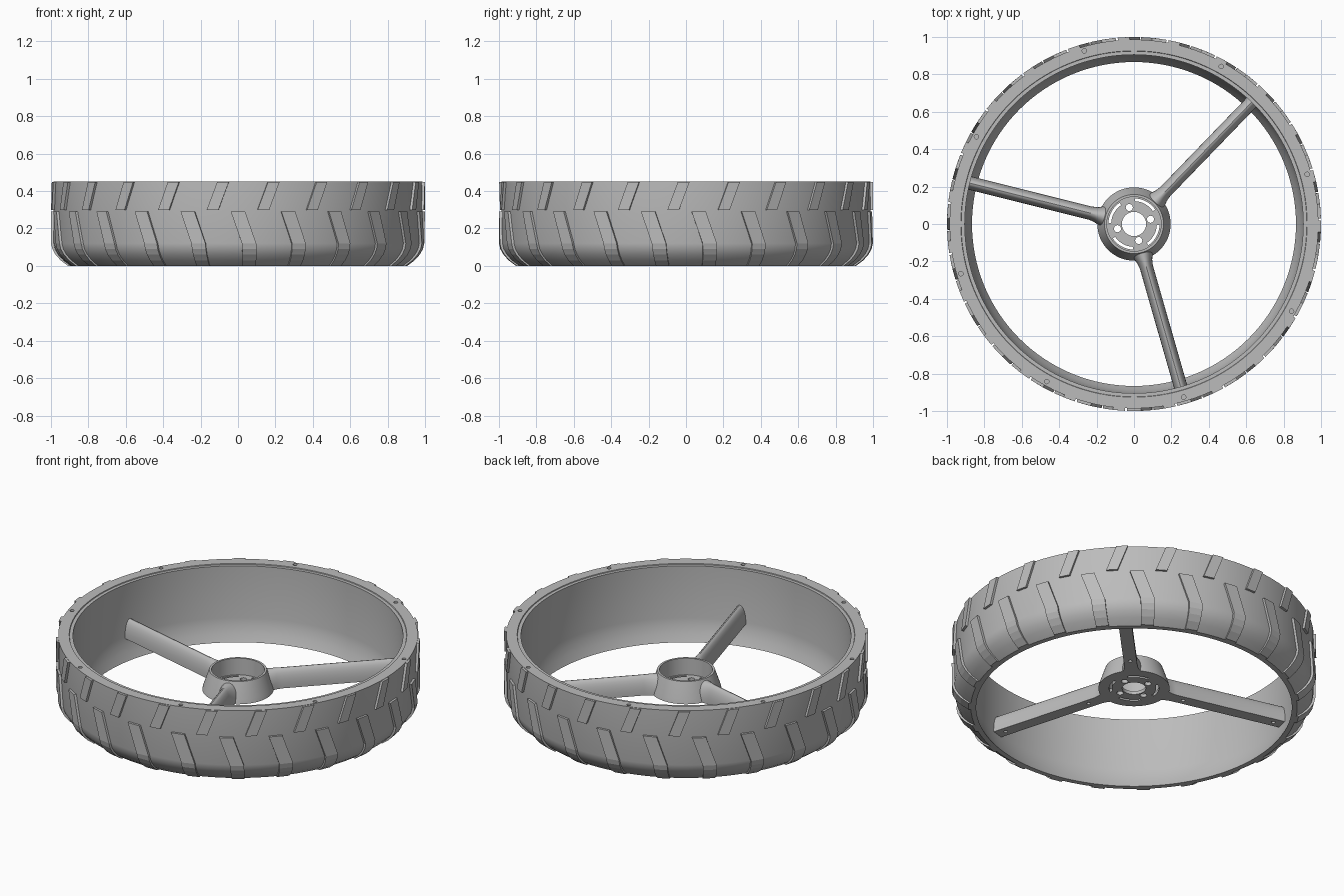
import bpy, bmesh
from math import sin, cos, pi, radians

if "Cube" in bpy.data.objects:
    bpy.data.objects.remove(bpy.data.objects["Cube"])

grey = bpy.data.materials.new("plain grey")
grey.use_nodes = True
grey.diffuse_color = (0.5, 0.5, 0.5, 1)
grey.node_tree.nodes["Principled BSDF"].inputs["Base Color"].default_value = (0.5, 0.5, 0.5, 1)


def polar(r, a, z):
    return (r * cos(a), r * sin(a), z)


def finish(bm, name):
    bmesh.ops.recalc_face_normals(bm, faces=bm.faces[:])
    mesh = bpy.data.meshes.new(name)
    bm.to_mesh(mesh)
    bm.free()
    mesh.materials.append(grey)
    ob = bpy.data.objects.new(name, mesh)
    bpy.context.collection.objects.link(ob)
    return ob


def loft(bm, loops, ring=False):
    """Skin a row of closed loops; cap the ends unless the row is a ring."""
    rows = [[bm.verts.new(p) for p in loop] for loop in loops]
    n = len(rows[0])
    pairs = list(zip(rows, rows[1:])) + ([(rows[-1], rows[0])] if ring else [])
    for a, b in pairs:
        for i in range(n):
            j = (i + 1) % n
            bm.faces.new((a[i], a[j], b[j], b[i]))
    if not ring:
        bm.faces.new(rows[0])
        bm.faces.new(rows[-1])


def revolve(name, profile, steps):
    bm = bmesh.new()
    loft(bm, [[polar(r, 2 * pi * i / steps, z) for r, z in profile] for i in range(steps)], True)
    return finish(bm, name)


def add_pin(bm, r, a, z0, z1, size):
    cx, cy, _ = polar(r, a, 0)
    loft(bm, [[(cx + size * cos(t * pi / 8), cy + size * sin(t * pi / 8), z) for t in range(16)]
              for z in (z0, z1)])


def cut(ob, bm):
    cutter = finish(bm, "hole_cutter")
    cutter.hide_render = True
    mod = ob.modifiers.new("holes", 'BOOLEAN')
    mod.operation, mod.solver, mod.object = 'DIFFERENCE', 'EXACT', cutter
    bpy.context.view_layer.objects.active = ob
    bpy.ops.object.modifier_apply(modifier=mod.name)
    bpy.data.objects.remove(cutter)


def smooth(ob):
    bpy.ops.object.select_all(action='DESELECT')
    ob.select_set(True)
    bpy.context.view_layer.objects.active = ob
    bpy.ops.object.shade_smooth_by_angle(angle=radians(28))


# Tyre and rim shell, rounded in towards the bottom
outer = [(0.895, 0), (0.935, 0.03), (0.962, 0.06), (0.979, 0.09), (0.986, 0.12), (0.986, 0.45)]
inner = [(0.926, 0.45), (0.924, 0.445), (0.905, 0.445), (0.905, 0.13), (0.898, 0.09),
         (0.886, 0.045), (0.866, 0)]
tyre = revolve("tyre", outer + inner, 128)

# Small holes around the top face
pins = bmesh.new()
for k in range(8):
    add_pin(pins, 0.963, radians(16 + 45 * k), 0.42, 0.5, 0.012)
cut(tyre, pins)
smooth(tyre)


# Tread lugs: two staggered rows of raised slanted bars
def surface_radius(z):
    for (r0, z0), (r1, z1) in zip(outer, outer[1:]):
        if z <= z1:
            return r0 + (r1 - r0) * (z - z0) / (z1 - z0)
    return outer[-1][0]


def tread_row(name, stations, half_width, phase, count=23):
    bm = bmesh.new()
    for k in range(count):
        base = 270 + phase + 360 * k / count
        loops = []
        for z, shift in stations:
            lo, hi = radians(base + shift - half_width), radians(base + shift + half_width)
            r = surface_radius(z)
            loops.append([polar(r - 0.01, lo, z), polar(r + 0.014, lo, z),
                          polar(r + 0.014, hi, z), polar(r - 0.01, hi, z)])
        loft(bm, loops)
    return finish(bm, name)


lower = [(0.29, 0), (0.12, 3.4), (0.09, 3.5), (0.06, 3.6), (0.03, 3.7), (0, 3.8)]
tread_row("lower_tread_lugs", lower, 2.2, 0)
tread_row("upper_tread_lugs", [(0.3, 0), (0.448, 3.2)], 1.8, 180 / 23)

# Hub: tapered cup with a floor plate
hub = revolve("hub", [(0.065, 0.12), (0.196, 0.12), (0.19, 0.145), (0.158, 0.24),
                      (0.145, 0.24), (0.145, 0.14), (0.065, 0.14)], 64)
pins = bmesh.new()
for k in range(4):
    a = radians(16 + 90 * k)
    add_pin(pins, 0.092, a, 0.1, 0.16, 0.019)
    # Curved slot between each pair of bolt holes
    arc = [a + radians(18 + 6 * i) for i in range(10)]
    loft(pins, [[polar(r, t, z) for r, z in ((0.122, 0.1), (0.137, 0.1), (0.137, 0.16), (0.122, 0.16))]
                for t in arc])
cut(hub, pins)
smooth(hub)

# Spokes: arched section, flat underneath, flared where they meet the hub
for k, label in enumerate(("right_rear", "left", "front")):
    label = ("left_rear", "right", "front")[k]
    angle = radians(46 + 120 * k)
    bm = bmesh.new()
    loops = []
    for r, half in ((0.157, 0.06), (0.185, 0.05), (0.21, 0.041), (0.24, 0.036), (0.91, 0.036)):
        section = [(half * cos(pi * i / 14), 0.13 + 0.1 * sin(pi * i / 14)) for i in range(15)]
        section = [(half, 0.12)] + section + [(-half, 0.12)]
        loops.append([(r * cos(angle) - s * sin(angle), r * sin(angle) + s * cos(angle), z)
                      for s, z in section])
    loft(bm, loops)
    spoke = finish(bm, label + "_spoke")
    pins = bmesh.new()
    for r in (0.3, 0.85):
        add_pin(pins, r, angle, 0.1, 0.15, 0.011)
    cut(spoke, pins)
    smooth(spoke)
